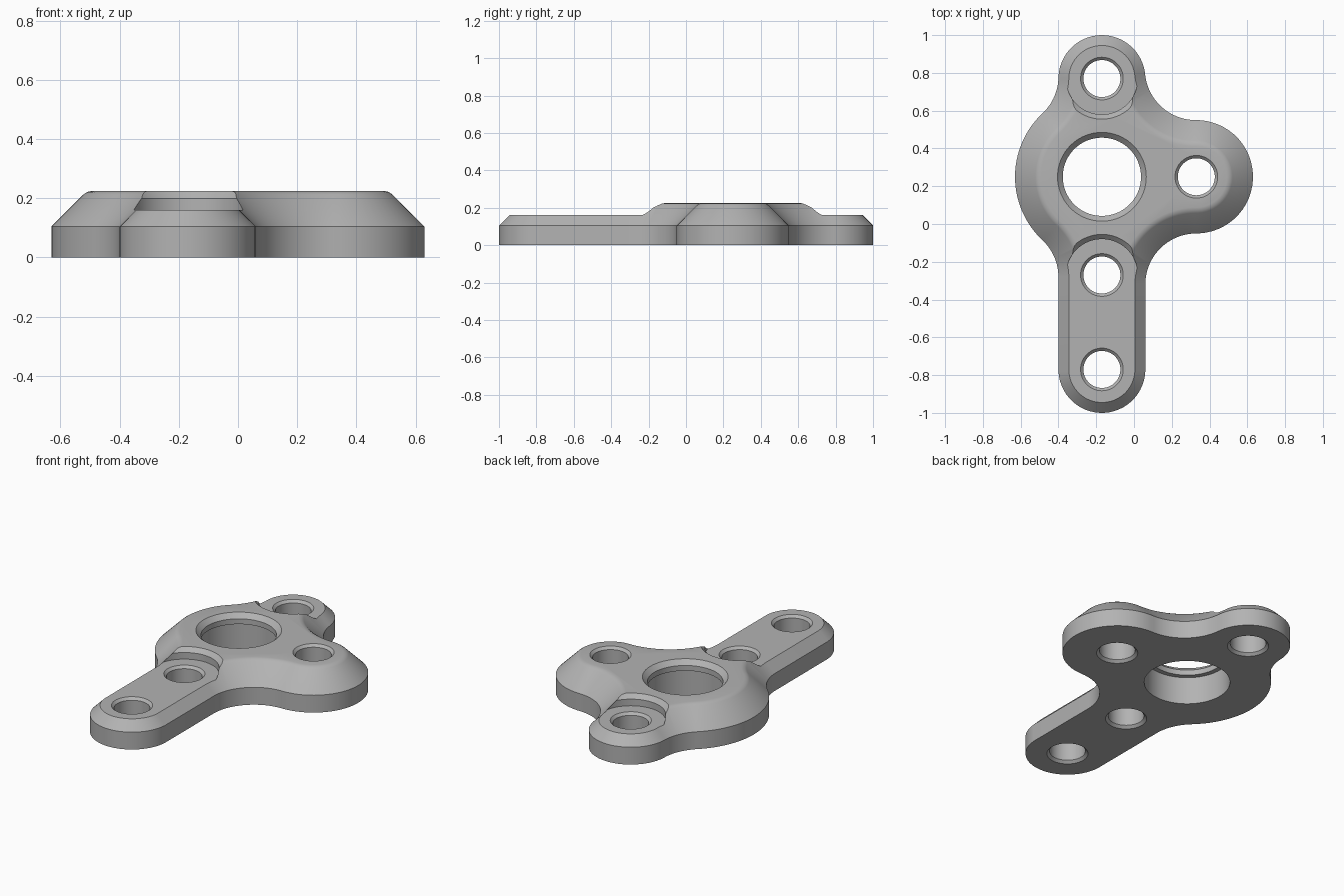
import bpy, bmesh, math
from mathutils import Vector

cube = bpy.data.objects.get("Cube")
if cube:
    bpy.data.objects.remove(cube, do_unlink=True)

TAU = math.tau
HUB = Vector((-0.17, 0.25))
SIDE = Vector((0.33, 0.25))
BACK = Vector((-0.17, 0.77))
NEAR = Vector((-0.17, -0.27))
FRONT = Vector((-0.17, -0.77))
FILLET = 0.27
TOP, ARM_TOP = 0.225, 0.16

metal = bpy.data.materials.new("grey metal")
metal.use_nodes = True
grey = (0.45, 0.45, 0.45, 1)
metal.diffuse_color = grey
metal.node_tree.nodes["Principled BSDF"].inputs["Base Color"].default_value = grey


def fillet_centre(c1, r1, c2, r2, side):
    """Centre of the fillet circle touching two circles, left (+1) or right (-1) of c1->c2."""
    a, b = r1 + FILLET, r2 + FILLET
    gap = c2 - c1
    d = gap.length
    along = (a * a - b * b + d * d) / (2 * d)
    u = gap / d
    return c1 + u * along + Vector((-u.y, u.x)) * side * math.sqrt(a * a - along * along)


def arm_fillet(x, c, r):
    """Centre of the fillet touching the straight arm side and a circle."""
    reach = r + FILLET
    return Vector((x, c.y - math.sqrt(reach ** 2 - (x - c.x) ** 2)))


# Outline as a chain of tangent arcs, counter-clockwise: centre, radius, convex (+1) or concave (-1)
CHAIN = [
    (SIDE, 0.30, 1),
    (fillet_centre(BACK, 0.23, SIDE, 0.30, 1), FILLET, -1),
    (BACK, 0.23, 1),
    (fillet_centre(BACK, 0.23, HUB, 0.46, -1), FILLET, -1),
    (HUB, 0.46, 1),
    (arm_fillet(-0.67, HUB, 0.46), FILLET, -1),
    (FRONT, 0.23, 1),
    (arm_fillet(0.33, SIDE, 0.30), FILLET, -1),
]


def contact(a, b):
    """Angle from arc a to the point where it joins arc b."""
    d = b[0] - a[0]
    if d.length > a[1] + b[1] + 0.01:      # joined by a straight arm side
        d.y = 0
    return math.atan2(d.y, d.x)


def outline(inset, steps=28):
    pts = []
    for i, arc in enumerate(CHAIN):
        centre, radius, sign = arc
        start = contact(arc, CHAIN[i - 1])
        sweep = sign * ((sign * (contact(arc, CHAIN[(i + 1) % len(CHAIN)]) - start)) % TAU)
        r = radius - sign * inset
        for k in range(steps):
            # leave out shared joints, keep both ends of straight sides
            t = start + sweep * (k + 0.5) / steps
            pts.append((centre.x + r * math.cos(t), centre.y + r * math.sin(t)))
    return pts


def circle(c, r, n=64):
    return [(c.x + r * math.cos(TAU * k / n), c.y + r * math.sin(TAU * k / n)) for k in range(n)]


def slot(c, r, direction, n=48):
    """Half circle around c, opened into a channel running along +y or -y."""
    start = math.pi if direction > 0 else 0
    pts = [(c.x + r * math.cos(start + math.pi * k / n),
            c.y + r * math.sin(start + math.pi * k / n)) for k in range(n + 1)]
    end = c.y + direction * 0.9
    return pts + [(pts[-1][0], end), (pts[0][0], end)]


def loft(name, layers):
    """Closed solid through matching loops, given as (points, height)."""
    bm = bmesh.new()
    loops = [[bm.verts.new((x, y, z)) for x, y in pts] for pts, z in layers]
    n = len(loops[0])
    for low, high in zip(loops, loops[1:]):
        for i in range(n):
            j = (i + 1) % n
            bm.faces.new((low[i], low[j], high[j], high[i]))
    bm.faces.new(loops[0][::-1])
    bm.faces.new(loops[-1])
    bmesh.ops.recalc_face_normals(bm, faces=bm.faces)
    mesh = bpy.data.meshes.new(name)
    bm.to_mesh(mesh)
    bm.free()
    mesh.materials.append(metal)
    obj = bpy.data.objects.new(name, mesh)
    bpy.context.collection.objects.link(obj)
    return obj


# Plate: upright wall, wide chamfer, softened upper edge
plate = loft("bracket_plate", [(outline(d), z) for d, z in (
    (0, 0), (0, 0.105), (0.108, 0.213), (0.121, 0.2215), (0.138, TOP))])

cutters = []

# Lowered arms with a curved step around the neighbouring hole
for c, direction in ((BACK, 1), (NEAR, -1)):
    cutters.append(loft("arm_recess_cutter", [(slot(c, r, direction), z) for r, z in (
        (0.19, ARM_TOP), (0.19, 0.2), (0.225, 0.235))]))

# Screw holes, countersunk on both faces
for c, top in ((SIDE, TOP), (BACK, ARM_TOP), (NEAR, ARM_TOP), (FRONT, ARM_TOP)):
    cutters.append(loft("screw_hole_cutter", [(circle(c, r), z) for r, z in (
        (0.123, -0.01), (0.098, 0.015), (0.098, top - 0.015), (0.123, top + 0.01))]))

# Bearing seat from below, with a thin chamfered lip at the top
cutters.append(loft("bearing_seat_cutter", [(circle(HUB, r, 96), z) for r, z in (
    (0.235, -0.01), (0.235, 0.165), (0.207, 0.165), (0.207, 0.197), (0.245, 0.235))]))

bpy.ops.object.select_all(action="DESELECT")
bpy.context.view_layer.objects.active = plate
plate.select_set(True)
for cutter in cutters:
    cutter.hide_render = True
    cut = plate.modifiers.new("cut", "BOOLEAN")
    cut.operation = "DIFFERENCE"
    cut.solver = "EXACT"
    cut.object = cutter
    bpy.ops.object.modifier_apply(modifier=cut.name)
    bpy.data.objects.remove(cutter, do_unlink=True)

bpy.ops.object.shade_smooth_by_angle(angle=math.radians(30))
